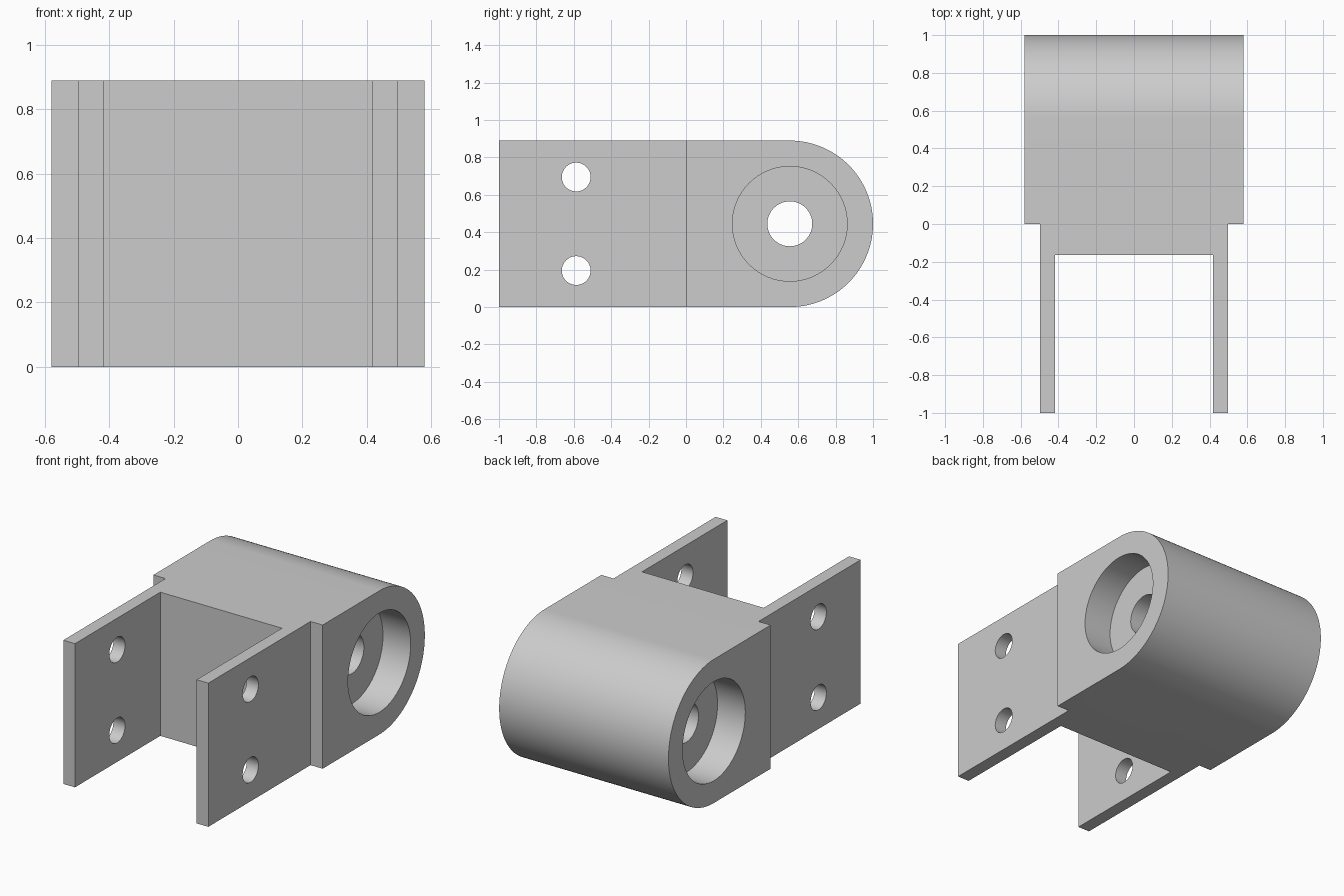
import bpy
import math
from mathutils import Matrix, Vector

HEIGHT = 0.89
RADIUS = HEIGHT / 2
PIVOT_Y = 1 - RADIUS
BODY_X, YOKE_X, SLOT_X = 0.58, 0.497, 0.417
WEB_Y = -0.165

if "Cube" in bpy.data.objects:
    bpy.data.objects.remove(bpy.data.objects["Cube"], do_unlink=True)

grey = bpy.data.materials.new("plain grey")
grey.use_nodes = True
colour = (0.604, 0.604, 0.604, 1)
grey.diffuse_color = colour
grey.node_tree.nodes["Principled BSDF"].inputs["Base Color"].default_value = colour


def prism(name, outline, sweep):
    """Solid made by sweeping a closed 3D outline along a vector."""
    n = len(outline)
    near = [Vector(p) for p in outline]
    verts = near + [p + Vector(sweep) for p in near]
    faces = [list(range(n))[::-1], list(range(n, 2 * n))]
    faces += [[i, (i + 1) % n, (i + 1) % n + n, i + n] for i in range(n)]
    mesh = bpy.data.meshes.new(name)
    mesh.from_pydata(verts, [], faces)
    mesh.materials.append(grey)
    obj = bpy.data.objects.new(name, mesh)
    bpy.context.collection.objects.link(obj)
    return obj


def combine(target, tool, operation):
    """Apply an exact boolean and discard the tool."""
    tool.hide_render = True
    mod = target.modifiers.new(operation.lower(), 'BOOLEAN')
    mod.operation = operation
    mod.solver = 'EXACT'
    mod.object = tool
    bpy.ops.object.select_all(action='DESELECT')
    bpy.context.view_layer.objects.active = target
    target.select_set(True)
    bpy.ops.object.modifier_apply(modifier=mod.name)
    bpy.data.objects.remove(tool, do_unlink=True)


def drill(target, y, z, radius, x_start, x_end, sides=64):
    """Cut a round hole running along x."""
    ring = [(x_start, y + radius * math.cos(a), z + radius * math.sin(a))
            for a in (2 * math.pi * i / sides for i in range(sides))]
    combine(target, prism("drill", ring, (x_end - x_start, 0, 0)), 'DIFFERENCE')


# Plan outline: wide rear block, narrower fork with two side plates
half = [(BODY_X, 1.1), (BODY_X, 0), (YOKE_X, 0), (YOKE_X, -1),
        (SLOT_X, -1), (SLOT_X, WEB_Y)]
plan = half + [(-x, y) for x, y in reversed(half)]
plan.reverse()
bracket = prism("clevis_bracket", [(x, y, -0.1) for x, y in plan],
                (0, 0, HEIGHT + 0.2))

# Side outline: flat top and bottom with a full round at the back
steps = 64
arc = [math.pi * (i / steps - 0.5) for i in range(steps + 1)]
side = [(-1.2, 0)] + [(PIVOT_Y + RADIUS * math.cos(a), RADIUS + RADIUS * math.sin(a))
                      for a in arc] + [(-1.2, HEIGHT)]
combine(bracket, prism("side_profile", [(-1, y, z) for y, z in side], (2, 0, 0)),
        'INTERSECT')

# Pivot bore with a counterbore on each side
drill(bracket, PIVOT_Y, RADIUS, 0.12, -1, 1)
for s in (-1, 1):
    x0, x1 = sorted((s * (BODY_X - 0.19), s))
    drill(bracket, PIVOT_Y, RADIUS, 0.307, x0, x1)

# Two bolt holes through both side plates
for z in (RADIUS - 0.25, RADIUS + 0.25):
    drill(bracket, -0.587, z, 0.077, -1, 1, 48)

bpy.context.view_layer.objects.active = bracket
bracket.select_set(True)
bpy.ops.object.shade_smooth_by_angle(angle=math.radians(30))
